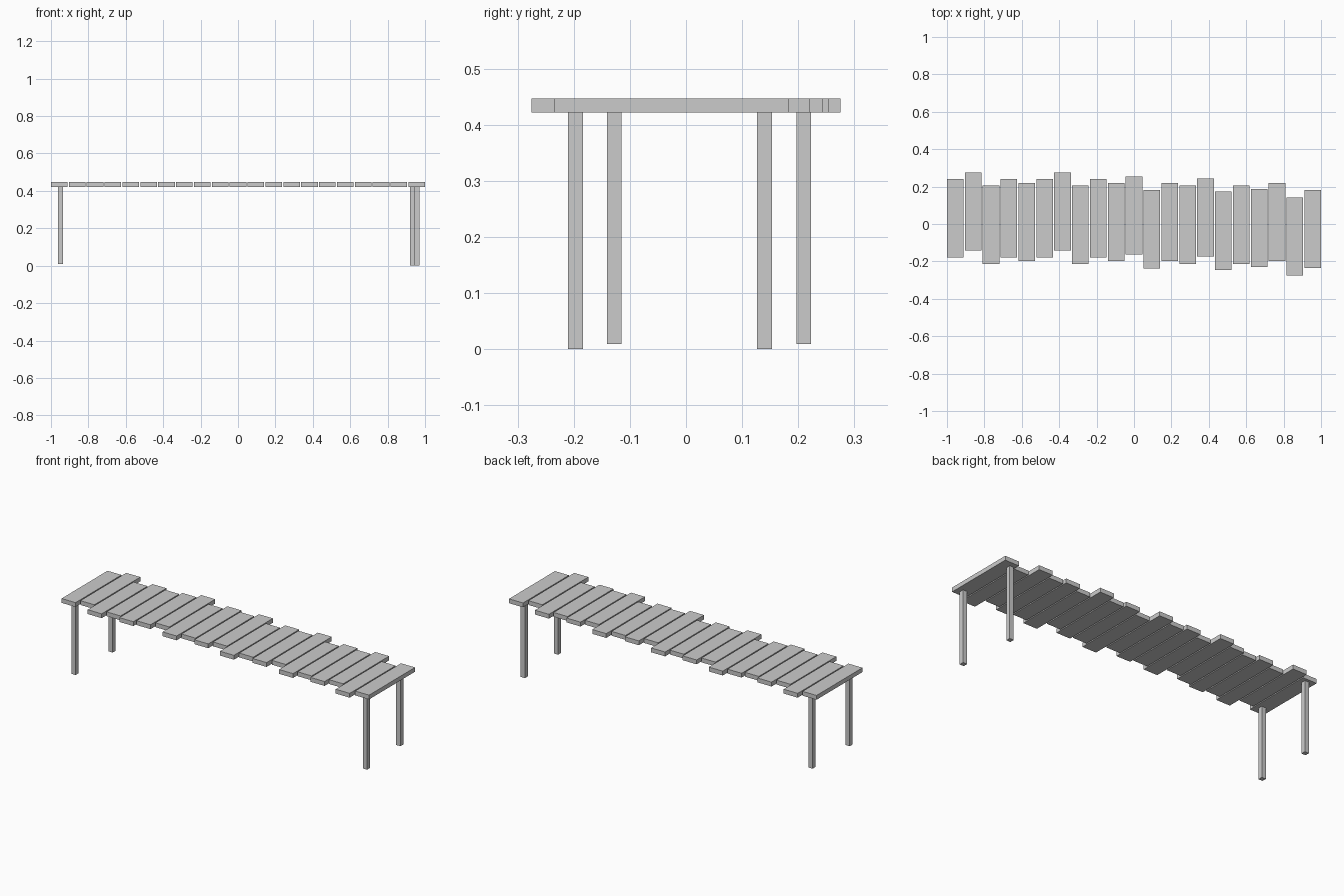
import bpy

if "Cube" in bpy.data.objects:
    bpy.data.objects.remove(bpy.data.objects["Cube"])


def box(name, x, y, z):
    """Add a box from (min, max) ranges on each axis."""
    bpy.ops.mesh.primitive_cube_add(
        size=1, location=[(a + b) / 2 for a, b in (x, y, z)])
    obj = bpy.context.object
    obj.name = name
    obj.scale = [b - a for a, b in (x, y, z)]
    bpy.ops.object.transform_apply(location=False, rotation=False, scale=True)
    return obj


# Staggered slats forming the seat: equal planks, each shifted in y
SLAT_W, SLAT_L = 0.089, 0.418
Z_BOTTOM, Z_TOP = 0.422, 0.447
shifts = [0.031, 0.066, -0.004, 0.031, 0.011, 0.031, 0.066,
          -0.004, 0.031, 0.011, 0.045, -0.028, 0.011, -0.004,
          0.035, -0.036, -0.004, -0.022, 0.011, -0.066, -0.026]
pitch = (2 - SLAT_W) / (len(shifts) - 1)
for i, s in enumerate(shifts):
    x0 = -1 + i * pitch
    box(f"seat_slat_{i + 1:02d}", (x0, x0 + SLAT_W),
        (s - SLAT_L / 2, s + SLAT_L / 2), (Z_BOTTOM, Z_TOP))

# Four thin square legs
R = 0.0132
legs = {
    "front_left_leg": (-0.950, -0.128, 0.009),
    "back_left_leg": (-0.950, 0.210, 0.009),
    "front_right_leg": (0.957, -0.197, 0.0),
    "back_right_leg": (0.933, 0.140, 0.0),
}
for name, (x, y, z) in legs.items():
    box(name, (x - R, x + R), (y - R, y + R), (z, Z_BOTTOM))
